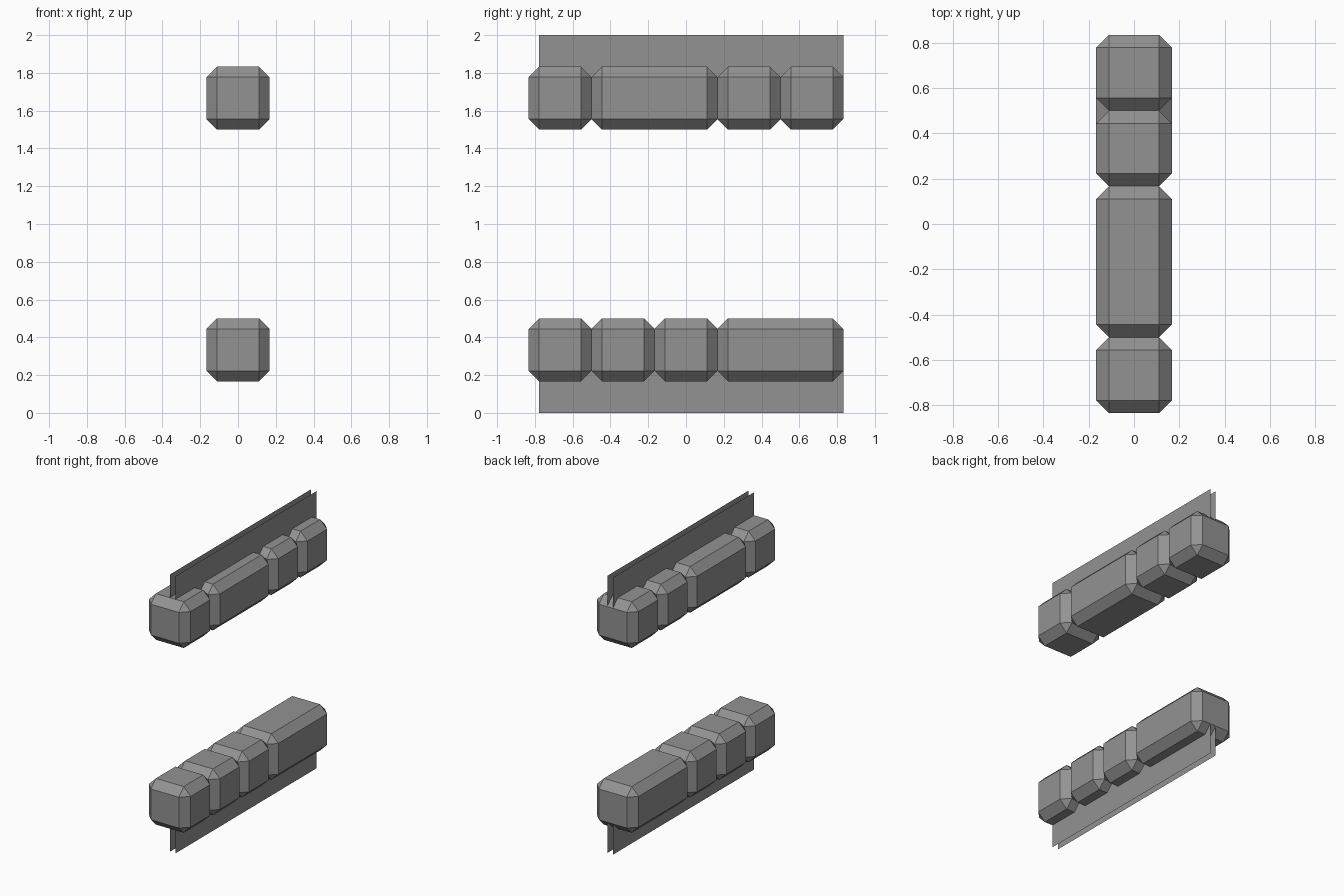
import bpy, bmesh

if "Cube" in bpy.data.objects:
    bpy.data.objects.remove(bpy.data.objects["Cube"])

U = 1 / 18           # modelling unit; also the chamfer width
SIZE = 6 * U         # height and depth of each block

dark = bpy.data.materials.new("dark_grey")
dark.diffuse_color = (0.29, 0.29, 0.29, 1)
dark.use_nodes = True
dark.node_tree.nodes["Principled BSDF"].inputs["Base Color"].default_value = dark.diffuse_color


def finish(bm, name):
    mesh = bpy.data.meshes.new(name)
    bm.to_mesh(mesh)
    bm.free()
    mesh.materials.append(dark)
    obj = bpy.data.objects.new(name, mesh)
    bpy.context.collection.objects.link(obj)
    return obj


def block(name, y0, y1, z):
    """Box with a flat one-step chamfer on every edge."""
    bm = bmesh.new()
    bmesh.ops.create_cube(bm, size=1)
    bmesh.ops.scale(bm, vec=(SIZE, y1 - y0, SIZE), verts=bm.verts)
    bmesh.ops.translate(bm, vec=(0, (y0 + y1) / 2, z), verts=bm.verts)
    bmesh.ops.bevel(bm, geom=bm.edges[:], offset=U, offset_type='OFFSET',
                    segments=1, profile=0.5, affect='EDGES')
    return finish(bm, name)


def sheet(name, x, z0, z1, facing):
    """Zero-thickness upright plate running along y."""
    y0, y1 = -14 * U, 15 * U
    pts = [(x, y0, z0), (x, y1, z0), (x, y1, z1), (x, y0, z1)]
    if facing < 0:
        pts.reverse()
    bm = bmesh.new()
    bm.faces.new([bm.verts.new(p) for p in pts])
    return finish(bm, name)


# Rows of blocks: joints along y in units
rows = {
    "upper": (30 * U, [-15, -9, 3, 9, 15]),
    "lower": (6 * U, [-15, -9, -3, 3, 15]),
}
for row, (z, joints) in rows.items():
    for i, (a, b) in enumerate(zip(joints, joints[1:]), 1):
        block(f"{row}_block_{i}", a * U, b * U, z)

# Paired thin plates: rising from the upper row, hanging from the lower row
for row, z0, z1 in (("upper", 30 * U, 2), ("lower", 0, 6 * U)):
    sheet(f"{row}_plate_left", 0, z0, z1, -1)
    sheet(f"{row}_plate_right", 0.045, z0, z1, 1)
